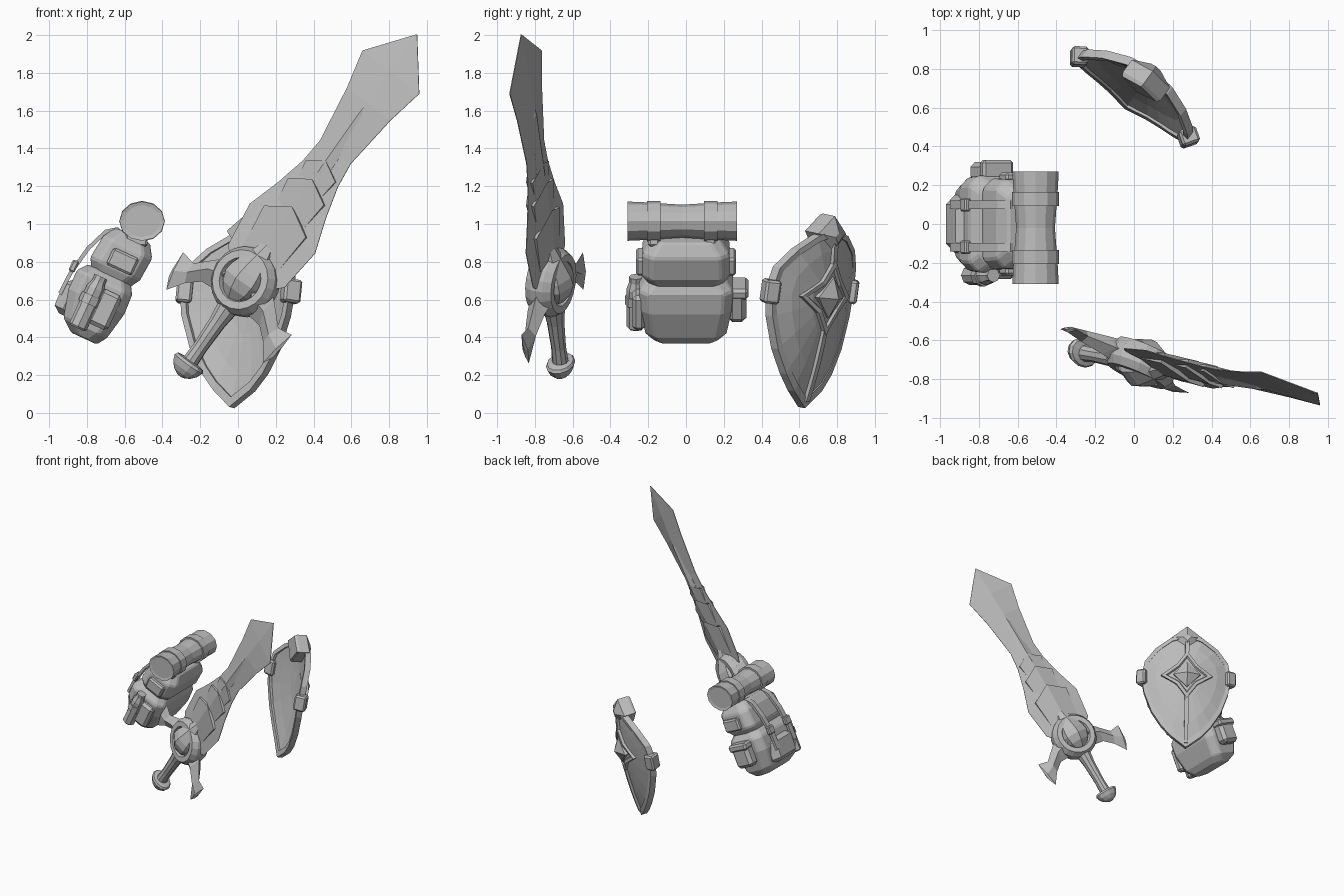
import bpy, bmesh, math
from mathutils import Matrix, Vector

if "Cube" in bpy.data.objects:
    bpy.data.objects.remove(bpy.data.objects["Cube"])

grey = bpy.data.materials.new("plain grey")
grey.diffuse_color = (0.5, 0.5, 0.5, 1)
grey.use_nodes = True
grey.node_tree.nodes["Principled BSDF"].inputs["Base Color"].default_value = grey.diffuse_color


def frame(origin, x, y):
    """Local axes placed in the scene: x, y and their cross product."""
    x = Vector(x).normalized()
    z = x.cross(Vector(y)).normalized()
    y = z.cross(x)
    m = Matrix((x, y, z)).transposed().to_4x4()
    m.translation = origin
    return m


def loft(name, m, rings, closed=False, bevel=0):
    """Skin a row of equal rings, capped at both ends unless closed."""
    bm = bmesh.new()
    vs = [[bm.verts.new(m @ Vector(p)) for p in r] for r in rings]
    k = len(rings[0])
    for i in range(len(vs) if closed else len(vs) - 1):
        a, b = vs[i], vs[(i + 1) % len(vs)]
        for j in range(k):
            bm.faces.new((a[j], a[(j + 1) % k], b[(j + 1) % k], b[j]))
    if not closed:
        bm.faces.new(vs[0])
        bm.faces.new(vs[-1])
    bmesh.ops.recalc_face_normals(bm, faces=bm.faces)
    me = bpy.data.meshes.new(name)
    bm.to_mesh(me)
    bm.free()
    me.materials.append(grey)
    ob = bpy.data.objects.new(name, me)
    bpy.context.collection.objects.link(ob)
    if bevel:
        mod = ob.modifiers.new("bevel", 'BEVEL')
        mod.width, mod.segments = bevel, 1
    return ob


def spin(name, m, profile, n=10, sy=1, sz=1):
    """Round part along local x from (position, radius) pairs."""
    ang = [2 * math.pi * i / n for i in range(n)]
    return loft(name, m, [[(t, r * sy * math.cos(a), r * sz * math.sin(a)) for a in ang]
                          for t, r in profile])


def block(name, m, c, size, bevel=0.012):
    x, y, z = (s / 2 for s in size)
    ring = [(-x, -y), (x, -y), (x, y), (-x, y)]
    return loft(name, m, [[(c[0] + a, c[1] + b, c[2] + h) for a, b in ring] for h in (-z, z)],
                bevel=bevel)


# ---------------- sword: x along the blade, y across, z out of the flat ----------------
SW = frame((0.04, -0.716, 0.694), (0.567, -0.098, 0.818), (-0.726, 0.411, 0.552))


def ridged(name, rows):
    """Ridged strip from rows of (edge position, half width, ridge position, ridge height, edge height)."""
    return loft(name, SW, [[(a, w, e), (b, 0, h), (a, -w, e), (a, -w, -e), (b, 0, -h), (a, w, -e)]
                           for a, w, b, h, e in rows])


blade = [(0.05, 0.15), (0.1, 0.205), (0.345, 0.238), (0.53, 0.173), (0.7, 0.127),
         (0.84, 0.112), (1.15, 0.158), (1.357, 0.207), (1.6, 0.002)]
ridged("blade", [(u, w, u, 0.03 if u < 1.3 else 0.018 if u < 1.5 else 0.003, 0.002) for u, w in blade])

# overlapping plates and the spike running up the ridge
for i, (u0, w0, u1, w1, tip) in enumerate([(0.1, 0.12, 0.385, 0.152, 0.475),
                                           (0.36, 0.1, 0.58, 0.13, 0.655),
                                           (0.55, 0.08, 0.714, 0.106, 0.775)]):
    k = 1 - 0.15 * i
    ridged(f"blade_plate_{i + 1}", [(u0, w0, u0, 0.04 * k, 0.01), (u1, w1, tip, 0.06 * k, 0.028 * k)])
ridged("blade_spike", [(0.7, 0.05, 0.7, 0.042, 0.02), (1.08, 0.036, 1.08, 0.036, 0.018),
                       (1.19, 0.003, 1.19, 0.02, 0.012)])

# hub: flattened ring with a cone through it
section = [(0.185, 0.035), (0.16, 0.075), (0.12, 0.075), (0.1, 0.03),
           (0.1, -0.03), (0.12, -0.075), (0.16, -0.075), (0.185, -0.035)]
loft("hub_ring", SW, [[(r * math.cos(a), r * math.sin(a), z) for r, z in section]
                      for a in (2 * math.pi * i / 20 for i in range(20))], closed=True)
spin("hub_cone", SW, [(-0.12, 0.06), (-0.06, 0.11), (0.0, 0.132), (0.05, 0.124), (0.33, 0.003)], 8)

# curved guard arms ending in two-pointed flares
arm = [(-0.13, 0.1, 0.07, 0.1, 0.07), (-0.14, 0.21, 0.015, 0.195, 0.05),
       (-0.2, 0.285, -0.09, 0.31, 0.032), (-0.29, 0.352, -0.076, 0.396, 0.016),
       (-0.225, 0.384, -0.15, 0.392, 0.006)]
for side, s in (("left", 1), ("right", -1)):
    loft("guard_" + side, SW, [[(a, s * b, 0), ((a + c) / 2, s * (b + d) / 2, h), (c, s * d, 0),
                                ((a + c) / 2, s * (b + d) / 2, -h)] for a, b, c, d, h in arm])

spin("sword_grip", SW, [(-0.54, 0.045), (-0.42, 0.04), (-0.26, 0.047), (-0.13, 0.065)], 10)
spin("pommel", SW, [(-0.61, 0.02), (-0.592, 0.055), (-0.565, 0.08), (-0.53, 0.095), (-0.515, 0.085),
                    (-0.51, 0.05)], 12, sz=0.78)

# ---------------- shield: x across, y up, z outward ----------------
SH = frame((-0.005, 0.65, 0.635), (-0.8, 0.59, 0), (0.11, 0.13, 0.985))


def bowl(w, s):
    return 0.12 - 0.12 * (w / 0.36) ** 2 - 0.07 * (s / 0.62) ** 2


half = [(0, -0.6), (0.12, -0.51), (0.2, -0.42), (0.28, -0.29), (0.34, -0.12), (0.36, 0.02),
        (0.335, 0.14), (0.25, 0.24), (0.13, 0.32), (0, 0.36)]
outline = half + [(-w, s) for w, s in half[-2:0:-1]]


def shell_ring(f, dz):
    return [(w * f, s * f, bowl(w * f, s * f) + dz) for w, s in outline]


loft("shield_shell", SH, [shell_ring(f, 0.014) for f in (0.02, 0.35, 0.7, 0.97)] +
     [shell_ring(f, -0.014) for f in (0.97, 0.7, 0.35, 0.02)])
loft("shield_rim", SH, [[(w * f, s * f, bowl(w, s) + d) for f, d in
                         ((0.92, 0.03), (1.01, 0.026), (1.01, -0.022), (0.92, -0.018))]
                        for w, s in outline], closed=True)

# four-pointed star boss with a raised centre
star = [(0.21, 0), (0.085, 0.085), (0, 0.2), (-0.085, 0.085),
        (-0.21, 0), (-0.085, -0.085), (0, -0.2), (0.085, -0.085)]
loft("shield_star", SH, [[(w * f, s * f, bowl(w, s) + d) for w, s in star]
                         for f, d in ((1, 0), (1, 0.036), (0.8, 0.04), (0.72, 0.028))])
spike = [(0.11, 0), (0, 0.11), (-0.11, 0), (0, -0.11)]
loft("shield_boss", SH, [[(w * f, s * f, z) for w, s in spike]
                         for f, z in ((1, 0.1), (1, 0.15), (0.03, 0.2))])

# centre bars joining the star to the tip and the crown
for name, lo, hi in (("lower", -0.57, -0.18), ("upper", 0.18, 0.33)):
    steps = [lo + (hi - lo) * i / 4 for i in range(5)]
    loft(f"shield_bar_{name}", SH, [[(x, s, bowl(0, s) + z) for x, z in
                                     ((-0.016, 0), (0.016, 0), (0.016, 0.032), (-0.016, 0.032))]
                                    for s in steps])

# crown block at the top and clips at the sides
kite = [(0, 0.2), (0.122, 0.335), (0, 0.43), (-0.122, 0.335)]
loft("shield_crown", SH, [[(w * f, 0.32 + (s - 0.32) * f, z) for w, s in kite]
                          for f, z in ((0.9, 0.0), (1, 0.02), (1, 0.1), (0.25, 0.145))])
for side, s in (("left", 1), ("right", -1)):
    clip = SH @ Matrix.Translation((s * 0.35, 0.01, 0.005)) @ Matrix.Rotation(s * 0.6, 4, 'Y')
    block("shield_clip_" + side, clip, (0, 0, 0), (0.085, 0.125, 0.095))

# ---------------- backpack: x toward the wearer, y sideways, z up the pack ----------------
PK = frame((-0.76, 0, 0.55), (0.906, 0, -0.42), (0, 1, 0))


def octagon(t, b0, b1, h, c=0.05):
    return [(b0 + c, -h, t), (b1 - c, -h, t), (b1, -h + c, t), (b1, h - c, t),
            (b1 - c, h, t), (b0 + c, h, t), (b0, h - c, t), (b0, -h + c, t)]


loft("pack_body", PK, [octagon(*r) for r in (
    (-0.165, -0.06, 0.09, 0.17), (-0.11, -0.13, 0.125, 0.215), (0.04, -0.17, 0.155, 0.243),
    (0.15, -0.17, 0.15, 0.25), (0.2, -0.13, 0.12, 0.21))], bevel=0.01)
loft("pack_lid", PK, [octagon(*r) for r in (
    (0.18, -0.1, 0.12, 0.2), (0.24, -0.135, 0.155, 0.235), (0.37, -0.12, 0.165, 0.23),
    (0.44, -0.08, 0.12, 0.18))], bevel=0.01)
loft("front_pocket", PK, [octagon(*r) for r in (
    (-0.1, -0.16, 0, 0.12), (-0.07, -0.2, 0, 0.15), (0.06, -0.205, 0, 0.15), (0.09, -0.17, 0, 0.13))])

# lid straps with buckles, and side tabs
path = [(-0.07, 0.445), (-0.125, 0.405), (-0.175, 0.28), (-0.205, 0.12), (-0.21, 0.0)]
for side, y in (("left", 0.1), ("right", -0.12)):
    loft("lid_strap_" + side, PK, [[(b, y - 0.022, t), (b, y + 0.022, t), (b + 0.02, y + 0.022, t - 0.006),
                                    (b + 0.02, y - 0.022, t - 0.006)] for b, t in path])
    block("buckle_" + side, PK, (-0.195, y, 0.16), (0.035, 0.07, 0.065), 0.008)
for side, s in (("left", 1), ("right", -1)):
    block("lid_tab_" + side, PK, (0.03, s * 0.24, 0.29), (0.15, 0.05, 0.1))

# side pouches, one with a slim bottle held by a band
block("side_pouch_left", PK, (0.0, 0.27, 0.04), (0.16, 0.1, 0.18), 0.025)
block("pouch_flap_left", PK, (0.0, 0.275, 0.12), (0.175, 0.11, 0.06), 0.015)
block("side_pouch_right", PK, (0.05, -0.25, 0.02), (0.12, 0.07, 0.2), 0.02)
bottle = PK @ frame((-0.04, -0.265, 0.0), (0, 0, 1), (1, 0, 0))
spin("bottle", bottle, [(-0.13, 0.04), (-0.12, 0.05), (0.1, 0.05), (0.14, 0.036), (0.17, 0.036)], 8)
spin("bottle_band", bottle, [(0.01, 0.058), (0.06, 0.058)], 8)

# bedroll across the top with two bands
ROLL = frame((-0.508, -0.02, 1.015), (0, 1, 0), (0, 0, 1))
spin("bedroll", ROLL, [(-0.285, 0.085), (-0.29, 0.104), (-0.2, 0.1), (0, 0.087), (0.2, 0.1),
                       (0.29, 0.104), (0.285, 0.085)], 12, sz=1.15)
for side, x in (("left", 0.15), ("right", -0.15)):
    spin("bedroll_band_" + side, ROLL, [(x - 0.036, 0.108), (x + 0.036, 0.108)], 12, sz=1.12)
    block("bedroll_support_" + side, ROLL, (x, -0.1, -0.03), (0.06, 0.07, 0.12))
